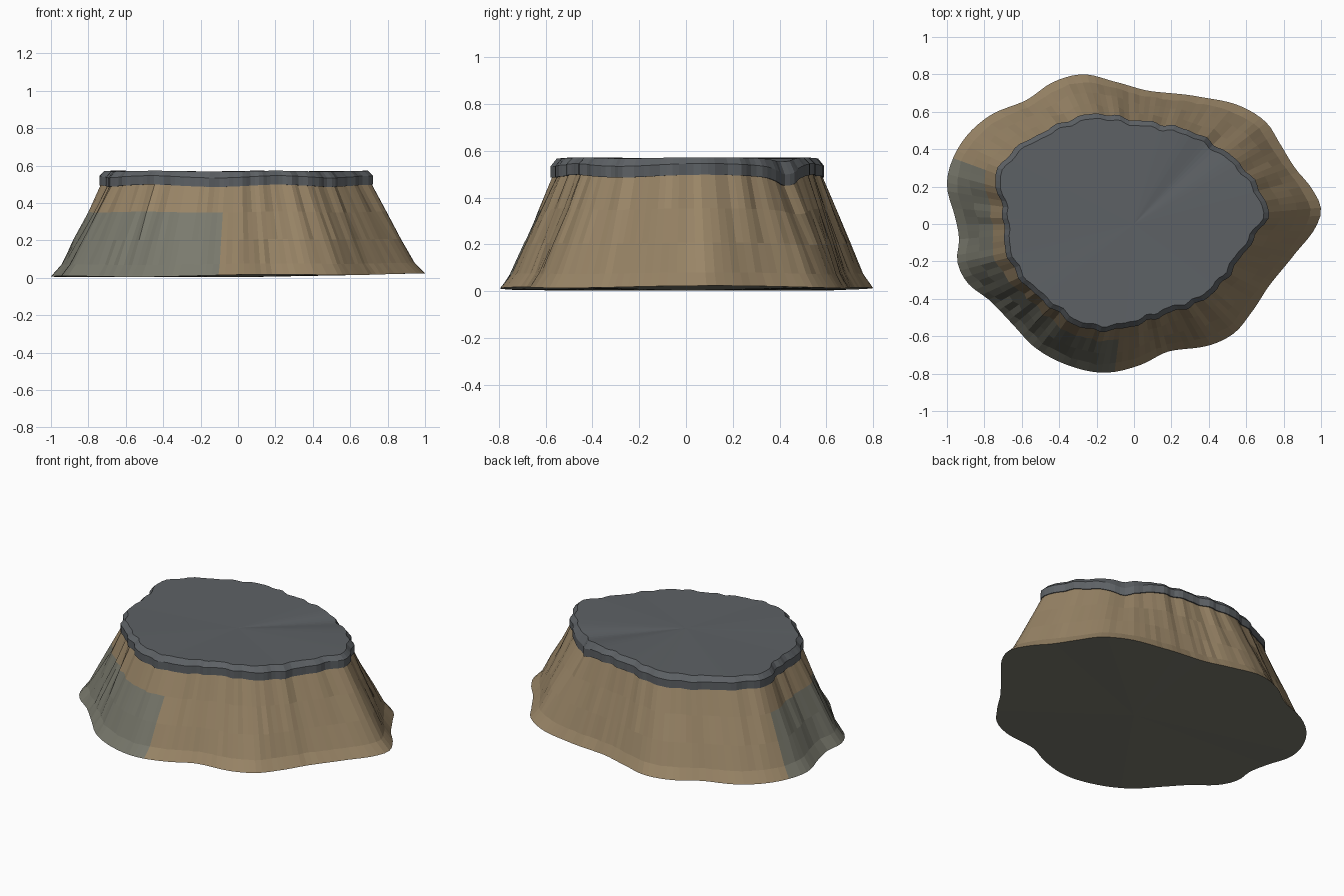
import bpy, bmesh, math, random

if "Cube" in bpy.data.objects:
    bpy.data.objects.remove(bpy.data.objects["Cube"])

random.seed(4)
N = 144
BASE = [(1, .08), (.95, .19), (.86, .30), (.78, .43), (.71, .54), (.57, .63), (.35, .68), (.09, .71),
        (-.10, .76), (-.27, .80), (-.43, .76), (-.58, .66), (-.77, .58), (-.90, .465), (-.98, .32),
        (-1, .20), (-.96, .05), (-.935, -.08), (-.945, -.20), (-.89, -.315), (-.77, -.41),
        (-.65, -.535), (-.53, -.66), (-.34, -.76), (-.155, -.795), (.03, -.755), (.19, -.68),
        (.43, -.64), (.54, -.58), (.63, -.47), (.73, -.32), (.86, -.16), (.97, -.02)]
TOP = [(.72, .06), (.66, .20), (.57, .32), (.44, .42), (.30, .50), (.17, .53), (-.02, .56), (-.18, .59),
       (-.31, .57), (-.45, .51), (-.61, .42), (-.72, .31), (-.74, .19), (-.70, .08), (-.695, -.08),
       (-.67, -.19), (-.61, -.29), (-.45, -.44), (-.29, -.55), (-.145, -.57), (.03, -.535),
       (.19, -.475), (.35, -.42), (.47, -.32), (.57, -.18), (.66, -.05)]


def radii(points):
    """Smooth periodic radius at N even angles through the outline points."""
    p = sorted((math.atan2(y, x) % math.tau, math.hypot(x, y)) for x, y in points)
    n = len(p)
    at = lambda i: (p[i % n][0] + math.tau * (i // n), p[i % n][1])
    out = []
    for k in range(N):
        a = math.tau * k / N
        i = max([j for j in range(n) if p[j][0] <= a], default=-1)
        (a0, r0), (a1, r1), (a2, r2), (a3, r3) = (at(i + d) for d in (-1, 0, 1, 2))
        t, h = (a - a1) / (a2 - a1), a2 - a1
        m1, m2 = (r2 - r0) / (a2 - a0) * h, (r3 - r1) / (a3 - a1) * h
        out.append((2*t**3 - 3*t*t + 1)*r1 + (t**3 - 2*t*t + t)*m1
                   + (3*t*t - 2*t**3)*r2 + (t**3 - t*t)*m2)
    return out


def material(name, rgb):
    m = bpy.data.materials.new(name)
    m.diffuse_color = (*rgb, 1)
    m.use_nodes = True
    m.node_tree.nodes["Principled BSDF"].inputs["Base Color"].default_value = m.diffuse_color
    return m


def loft(name, rings, mats, pick, bottom=None, top=None):
    """Skin rings of (radius, z) lists, optionally closed by centre fans."""
    bm = bmesh.new()
    vs = [[bm.verts.new((r * math.cos(math.tau * k / N), r * math.sin(math.tau * k / N), z))
           for k, (r, z) in enumerate(ring)] for ring in rings]
    for j in range(len(vs) - 1):
        for k in range(N):
            q = (k + 1) % N
            f = bm.faces.new((vs[j][k], vs[j][q], vs[j + 1][q], vs[j + 1][k]))
            f.material_index = pick(j, k)
    for z, ring, flip in ((bottom, vs[0], True), (top, vs[-1], False)):
        if z is None:
            continue
        c = bm.verts.new((0, 0, z))
        for k in range(N):
            a, b = ring[k], ring[(k + 1) % N]
            f = bm.faces.new((b, a, c) if flip else (a, b, c))
            f.material_index = 1 if flip else 0
    me = bpy.data.meshes.new(name)
    bm.to_mesh(me)
    bm.free()
    for m in mats:
        me.materials.append(m)
    ob = bpy.data.objects.new(name, me)
    bpy.context.collection.objects.link(ob)
    return ob


earth = material("earth", (.32, .235, .135))
scree = material("scree", (.195, .195, .155))
stone = material("stone", (.11, .12, .13))

ang = [math.tau * k / N for k in range(N)]
base = radii(BASE)
# Chipped cap outline
top = [r + .006 * math.sin(23 * a) + .004 * math.sin(37 * a + 1) for r, a in zip(radii(TOP), ang)]
# Cap height: gentle waves and one notch
wave = [.006 * math.sin(5 * a + 1) - .035 * math.exp(-((a - .80) / .16) ** 2) for a in ang]
foot = [.013 + .007 * math.cos(a) + .004 * math.sin(4 * a + 1) for a in ang]

# Sloping wall with flared foot and a grey patch on the front left
walls = []
for t, z in ((0, 0), (.19, .065), (.44, .20), (.73, .35), (1, .50)):
    ring = []
    for k in range(N):
        rough = .004 + .006 * math.exp(-((ang[k] - 3.75) / .35) ** 2)
        jit = random.uniform(-rough, rough) if 0 < t < 1 else 0
        r = base[k] + (top[k] - .010 - base[k]) * t + jit
        ring.append((r, z + foot[k] * (1 - t) ** 2 + wave[k] * t * t))
    walls.append(ring)
loft("rock_wall", walls, [earth, scree],
     lambda j, k: int(j < 3 and 159 <= 360 * k / N < 261), bottom=.003)

# Stone cap: vertical band, bevelled rim, nearly flat top
cap = [[(top[k] - .012, .492 + wave[k]) for k in range(N)],
       [(top[k], .492 + wave[k]) for k in range(N)],
       [(top[k], .54 + wave[k]) for k in range(N)],
       [(top[k] - .028, .570 + wave[k] * .4) for k in range(N)]]
loft("stone_cap", cap, [stone], lambda j, k: 0, top=.566)
